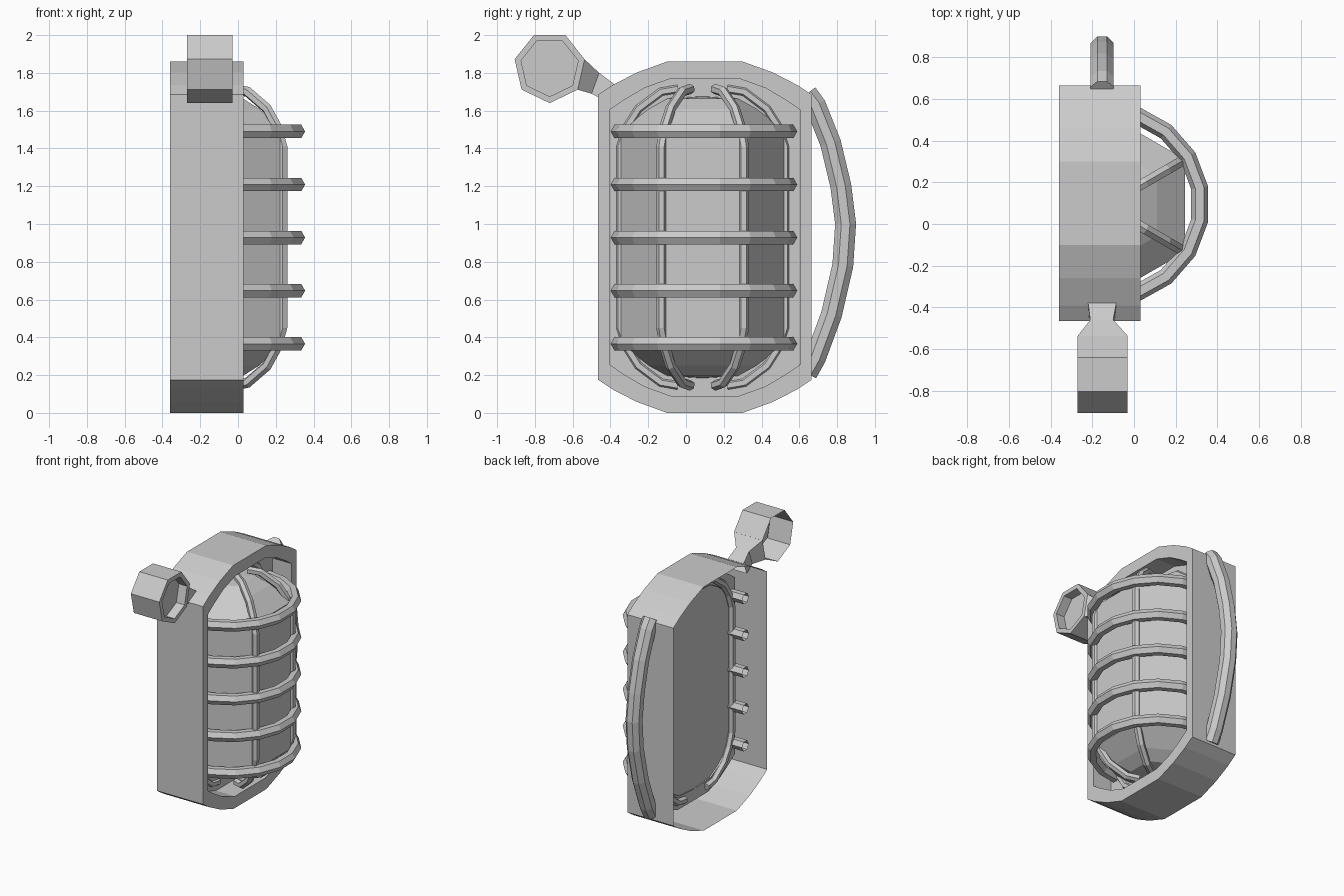
import bpy, bmesh, math
from mathutils import Vector

if "Cube" in bpy.data.objects:
    bpy.data.objects.remove(bpy.data.objects["Cube"])

CY, CZ = 0.1, 0.93      # centre of the lamp body in y and z
AX = -0.15              # x of the vertical axis of lens and cage


def finish(bm, name):
    bmesh.ops.recalc_face_normals(bm, faces=bm.faces)
    me = bpy.data.meshes.new(name)
    bm.to_mesh(me)
    bm.free()
    ob = bpy.data.objects.new(name, me)
    bpy.context.collection.objects.link(ob)
    return ob


def loft(name, loops, closed=True, cap_start=False, cap_end=False):
    """Skin a list of point loops that all have the same count."""
    bm = bmesh.new()
    rows = [[bm.verts.new(p) for p in loop] for loop in loops]
    for a, b in zip(rows, rows[1:]):
        n = len(a)
        for i in range(n if closed else n - 1):
            j = (i + 1) % n
            bm.faces.new((a[i], a[j], b[j], b[i]))
    if cap_start:
        bm.faces.new(rows[0])
    if cap_end:
        bm.faces.new(rows[-1])
    return finish(bm, name)


def tube(name, path, radius, normal, sides=6, turn=0.0, caps=False):
    """Sweep a polygon along a path lying in the plane with this normal."""
    pts = [Vector(p) for p in path]
    n = Vector(normal).normalized()
    loops = []
    for i, p in enumerate(pts):
        t = (pts[min(i + 1, len(pts) - 1)] - pts[max(i - 1, 0)]).normalized()
        s = t.cross(n)
        loops.append([p + radius * (math.cos(a) * s + math.sin(a) * n)
                      for a in (turn + math.tau * k / sides for k in range(sides))])
    return loft(name, loops, cap_start=caps, cap_end=caps)


def outline(quarter, x):
    """Mirror a quarter outline (y, z offsets) into a full loop at this x."""
    q, r = quarter, quarter[::-1]
    pts = q + [(y, -z) for y, z in r] + [(-y, -z) for y, z in q] + [(-y, z) for y, z in r]
    return [(x, CY + y, CZ + z) for y, z in pts]


# Housing: open-backed shell, front rim, recessed floor
outer = [(0.20, 0.93), (0.36, 0.872), (0.49, 0.805), (0.565, 0.755)]
inner = [(0.18, 0.84), (0.32, 0.79), (0.43, 0.725), (0.503, 0.675)]
loft("housing", [outline(outer, -0.36), outline(outer, 0.03),
                 outline(inner, 0.03), outline(inner, -0.13)], cap_end=True)

# Lens: half of a six-sided domed cylinder
LY = 0.088
profile = [(0.02, 0.745), (0.19, 0.735), (0.29, 0.68), (0.445, 0.56)]
profile += [(r, -z) for r, z in profile[::-1]]
angles = [math.radians(a) for a in (-90, -30, 30, 90)]
loft("lens", [[(AX + 0.01 + r * math.cos(a), LY + r * math.sin(a), CZ + z) for a in angles]
              for r, z in profile], closed=False)

# Upright cage bars along the lens edges
bar = [(0.13, 0.785), (0.22, 0.77), (0.34, 0.68), (0.40, 0.585), (0.435, 0.48)]
bar += [(r, -z) for r, z in bar[::-1]]
for i, a in enumerate(angles):
    c, s = math.cos(a), math.sin(a)
    tube(f"cage_bar_{i + 1}", [(AX + 0.01 + r * c, LY + r * s, CZ + z) for r, z in bar],
         0.028, (-s, c, 0), caps=True)

# Horizontal cage hoops
arc = [math.radians(-90 + 20 * k) for k in range(10)]
for i in range(5):
    z = 0.366 + 0.281 * i
    path = [(AX + 0.472 * math.cos(a), 0.095 + 0.455 * math.sin(a), z) for a in arc]
    path = [(-0.25, path[0][1], z)] + path + [(-0.25, path[-1][1], z)]
    tube(f"cage_hoop_{i + 1}", path, 0.041, (0, 0, 1))

# Carrying handle
grip = [(0.64, 1.69), (0.685, 1.63), (0.765, 1.43), (0.82, 1.2), (0.845, 1.0),
        (0.83, 0.78), (0.77, 0.52), (0.685, 0.29), (0.64, 0.21)]
tube("handle", [(-0.153, y, z) for y, z in grip], 0.06, (1, 0, 0),
     sides=8, turn=math.pi / 8, caps=True)


# Seven-sided hook head: open-backed shell with a recessed front
def heptagon(r, x):
    return [(x, -0.722 + r * math.sin(a), 1.83 - r * math.cos(a))
            for a in (math.tau * k / 7 for k in range(7))]


loft("side_knob", [heptagon(0.19, -0.27), heptagon(0.19, -0.03),
                   heptagon(0.155, -0.03), heptagon(0.155, -0.1)], cap_end=True)

# Tapered neck joining the knob to the housing
neck = [((-0.537, 1.872), (-0.574, 1.711), -0.27, -0.03),
        ((-0.46, 1.80), (-0.50, 1.69), -0.21, -0.10),
        ((-0.38, 1.74), (-0.42, 1.65), -0.22, -0.085)]
loft("knob_neck", [[(x0, *t), (x1, *t), (x1, *b), (x0, *b)] for t, b, x0, x1 in neck])
